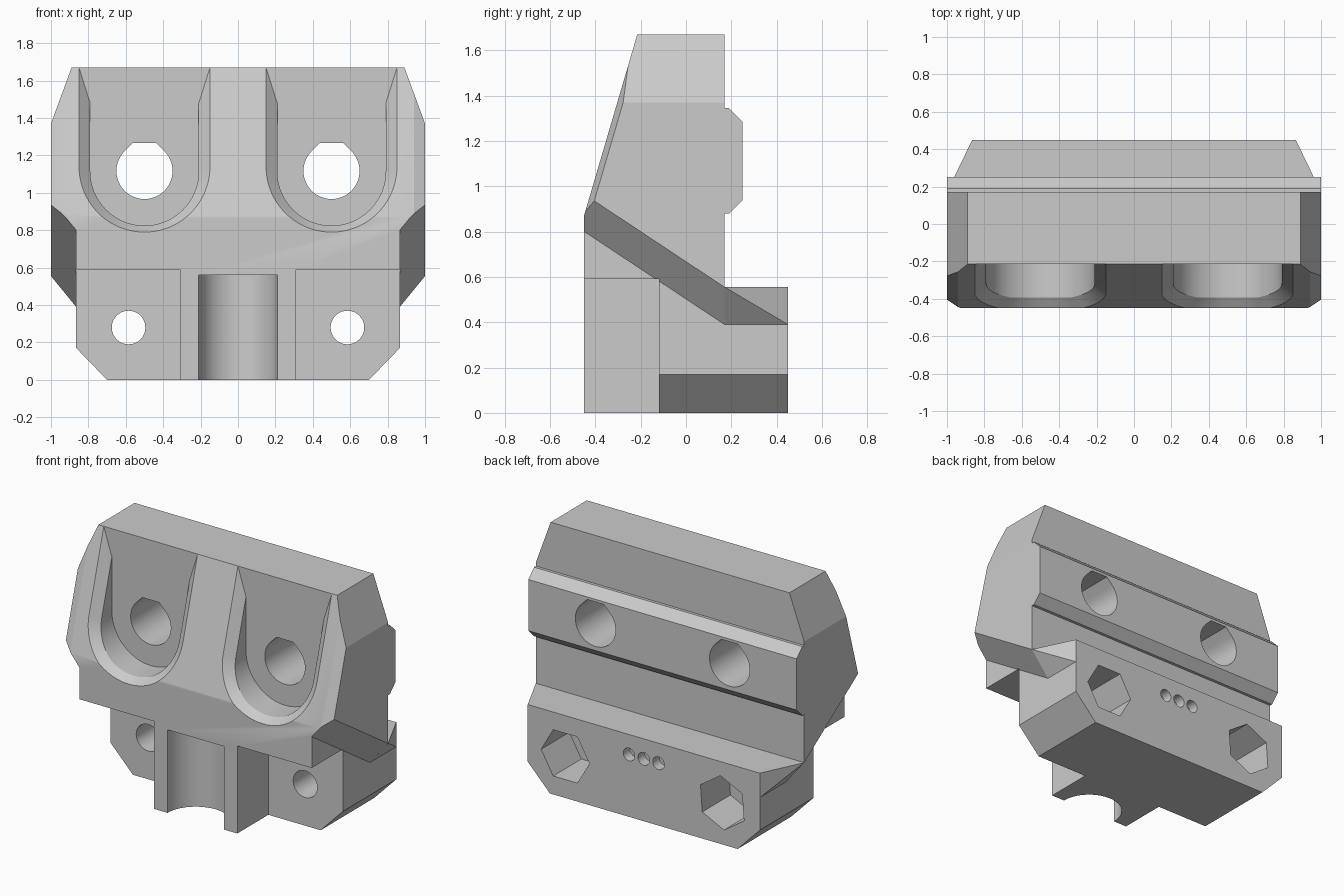
import bpy, bmesh, math
from mathutils import Vector

cube = bpy.data.objects.get("Cube")
if cube:
    bpy.data.objects.remove(cube, do_unlink=True)

grey = bpy.data.materials.new("plain grey")
grey.use_nodes = True
colour = (0.6, 0.6, 0.6, 1)
grey.diffuse_color = colour
grey.node_tree.nodes["Principled BSDF"].inputs["Base Color"].default_value = colour


def make_object(name, bm):
    bmesh.ops.recalc_face_normals(bm, faces=bm.faces)
    mesh = bpy.data.meshes.new(name)
    bm.to_mesh(mesh)
    bm.free()
    mesh.materials.append(grey)
    obj = bpy.data.objects.new(name, mesh)
    bpy.context.collection.objects.link(obj)
    return obj


def loft(first, second):
    """Closed solid between two matching rings of points."""
    bm = bmesh.new()
    a = [bm.verts.new(p) for p in first]
    b = [bm.verts.new(p) for p in second]
    bm.faces.new(a)
    bm.faces.new(b)
    for i in range(len(a)):
        j = (i + 1) % len(a)
        bm.faces.new((a[i], a[j], b[j], b[i]))
    return bm


def along_y(points, y0, y1):
    return loft([(x, y0, z) for x, z in points], [(x, y1, z) for x, z in points])


def along_z(points, z0, z1):
    return loft([(x, y, z0) for x, y in points], [(x, y, z1) for x, y in points])


def slice_off(bm, point, normal):
    """Remove everything on the normal's side of a plane and close the cut."""
    geom = bm.verts[:] + bm.edges[:] + bm.faces[:]
    cut = bmesh.ops.bisect_plane(bm, geom=geom, plane_co=Vector(point),
                                 plane_no=Vector(normal), clear_outer=True)
    edges = [e for e in cut["geom_cut"] if isinstance(e, bmesh.types.BMEdge)]
    bmesh.ops.holes_fill(bm, edges=edges, sides=0)


def ring(cx, cz, r, n, turn=0):
    return [(cx + r * math.cos(turn + math.tau * i / n),
             cz + r * math.sin(turn + math.tau * i / n)) for i in range(n)]


def box_points(x0, x1, z0, z1):
    return [(x0, z0), (x1, z0), (x1, z1), (x0, z1)]


# Body: side profile with sloped front, back rail and lower back ledge
FRONT, KNEE, LEAN, TOP = -0.45, 0.87, 0.294, 1.67
FLOOR = -0.215
profile = [(FRONT, 0), (FRONT, KNEE), (FLOOR, TOP), (0.17, TOP),
           (0.17, 1.345), (0.19, 1.345), (0.25, 1.285), (0.25, 0.94),
           (0.19, 0.88), (0.17, 0.88), (0.17, 0.555), (0.45, 0.555), (0.45, 0)]
bm = loft([(-1, y, z) for y, z in profile], [(1, y, z) for y, z in profile])
bmesh.ops.recalc_face_normals(bm, faces=bm.faces)
for s in (-1, 1):
    slice_off(bm, (s, 0, 1.37), (0.3 * s, 0, 0.11))               # top corners
    slice_off(bm, (0.7 * s, 0, 0), (s, 0, -0.97))                 # bottom corners
    slice_off(bm, (0.94 * s, FRONT, KNEE), (0.4 * s, -0.92, 0.27))  # front edges
body = make_object("clamp_body", bm)


def cut(bm):
    cutter = make_object("cutter", bm)
    cutter.hide_render = True
    mod = body.modifiers.new("cut", "BOOLEAN")
    mod.operation = "DIFFERENCE"
    mod.solver = "EXACT"
    mod.object = cutter
    bpy.context.view_layer.objects.active = body
    bpy.ops.object.modifier_apply(modifier=mod.name)
    bpy.data.objects.remove(cutter, do_unlink=True)


def slot_rows(half, centre, steps=20):
    """Half widths and heights of a U shape, bottom to top."""
    rows = []
    for i in range(1, steps + 1):
        a = math.pi / 2 * (i / steps - 1)
        rows.append((half * math.cos(a), centre + half * math.sin(a)))
    return rows + [(half, 1.8)]


def u_shape(cx, half, centre):
    rows = slot_rows(half, centre)
    return ([(cx + w, z) for w, z in rows] + [(cx - w, z) for w, z in reversed(rows)])


def slot_chamfer(cx):
    """Bevelled slot mouth that follows the leaning front."""
    bm = bmesh.new()
    layers = []
    for half, centre, depth in ((0.35, 1.14, -0.3), (0.35, 1.14, 0), (0.29, 1.115, 0.056)):
        layer = []
        for w, z in slot_rows(half, centre):
            y = FRONT + max(0, z - KNEE) * LEAN + depth
            layer.append([bm.verts.new((cx + s * w, y, z)) for s in (-1, 1)])
        layers.append(layer)
    for near, far in zip(layers, layers[1:]):
        for i in range(len(near) - 1):
            for s in (0, 1):
                bm.faces.new((near[i][s], near[i + 1][s], far[i + 1][s], far[i][s]))
        for i in (0, -1):
            bm.faces.new((near[i][0], near[i][1], far[i][1], far[i][0]))
    for layer in (layers[0], layers[-1]):
        for low, high in zip(layer, layer[1:]):
            bm.faces.new((low[0], low[1], high[1], high[0]))
    bmesh.ops.recalc_face_normals(bm, faces=bm.faces)
    slice_off(bm, (0, FLOOR, 0), (0, 1, 0))
    return bm


# Undersides of the side wings, ledge corners and recessed front flanks
wing_cut = [(-0.6, 0.9), (0.17, 0.39), (0.6, 0.39), (0.6, -0.2), (-0.6, -0.2)]
for s in (-1, 1):
    cut(loft([(0.865 * s, y, z) for y, z in wing_cut],
             [(1.1 * s, y, z + 0.287) for y, z in wing_cut]))
    cut(along_z([(s * x, y) for x, y in
                 ((1.0, 0.171), (0.865, 0.45), (0.84, 0.502), (1.2, 0.502), (1.2, 0.171))],
                -0.1, 0.7))
    cut(along_y([(s * x, z) for x, z in box_points(0.31, 1.2, -0.1, 0.59)], -0.7, -0.12))

# Half round channel at the front
cut(along_z(ring(0, FRONT, 0.21, 64), -0.1, 0.56))

for s in (-1, 1):
    # Slots with bevelled mouths
    cut(slot_chamfer(0.5 * s))
    cut(along_y(u_shape(0.5 * s, 0.29, 1.115), -0.7, FLOOR))
    # Flat topped bolt holes
    arc = [math.radians(135 + 270 * i / 36) for i in range(37)]
    hole = [(0.5 * s + 0.15 * math.cos(a), 1.117 + 0.15 * math.sin(a)) for a in arc]
    hole += [(0.5 * s + 0.062, 1.267), (0.5 * s - 0.062, 1.267)]
    cut(along_y(hole, -0.5, 0.5))
    # Lower bolt holes with hexagonal nut pockets behind
    cut(along_y(ring(0.585 * s, 0.28, 0.09, 32), -0.6, 0.6))
    cut(along_y(ring(0.585 * s, 0.28, 0.18, 6, 0 if s > 0 else 0.45), 0.15, 0.6))

# Three small sockets at the back
for x in (-0.11, 0, 0.11):
    cut(along_y(ring(x, 0.42, 0.043, 24), 0.38, 0.6))

# Smooth curved walls, keep the edges crisp
bpy.ops.object.select_all(action="DESELECT")
body.select_set(True)
bpy.context.view_layer.objects.active = body
bpy.ops.object.shade_smooth_by_angle(angle=math.radians(20))
